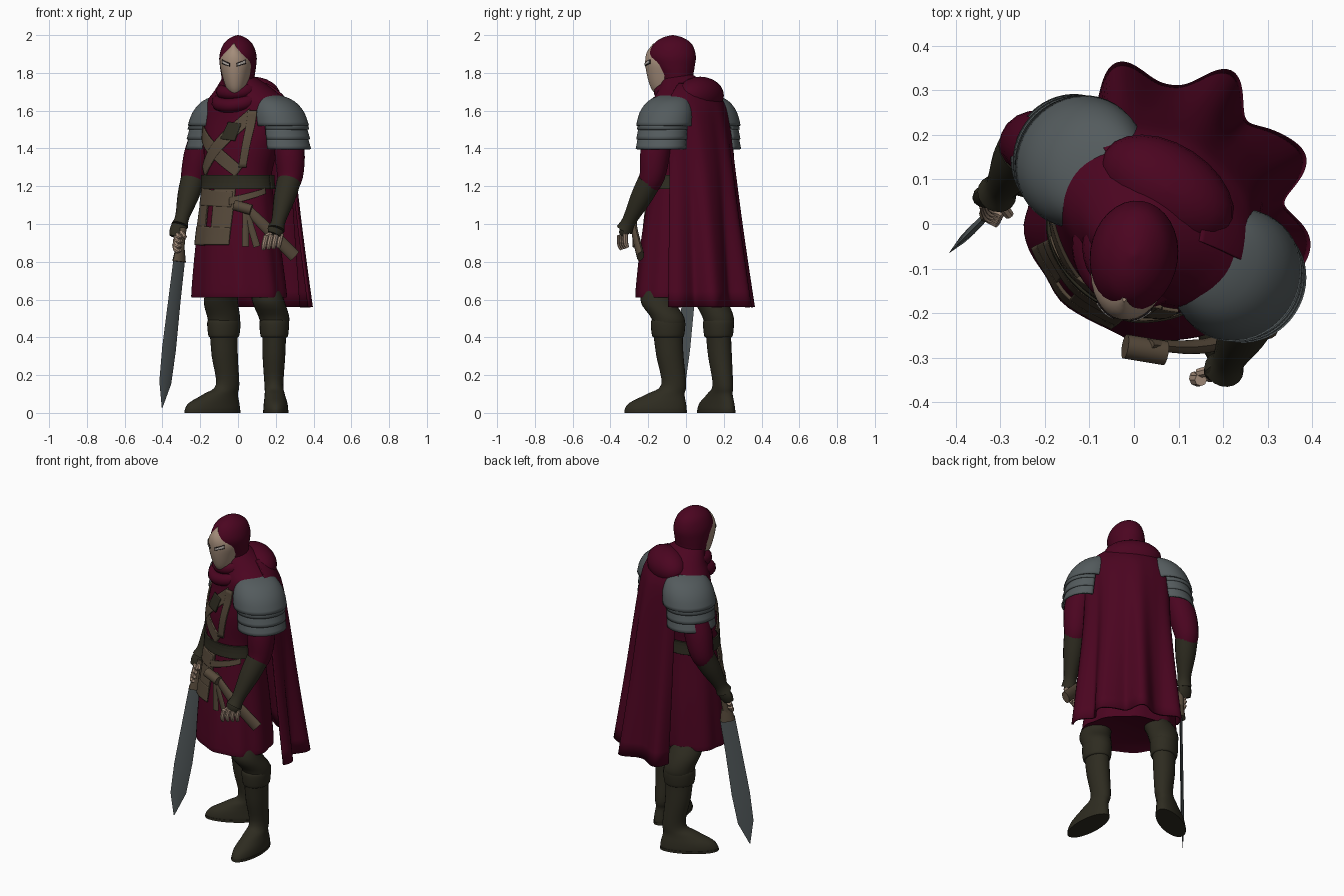
import bpy, bmesh, math
from mathutils import Vector

cube = bpy.data.objects.get("Cube")
if cube:
    bpy.data.objects.remove(cube, do_unlink=True)


def material(name, r, g, b):
    mat = bpy.data.materials.new(name)
    mat.use_nodes = True
    mat.diffuse_color = (r, g, b, 1)
    shader = next(n for n in mat.node_tree.nodes if n.type == 'BSDF_PRINCIPLED')
    shader.inputs["Base Color"].default_value = (r, g, b, 1)
    return mat


crimson = material("crimson cloth", .07, .0014, .0145)
steel = material("grey steel", .088, .105, .11)
olive = material("dark olive leather", .027, .0245, .0145)
brown = material("brown leather", .092, .066, .042)
tan = material("tan mask and skin", .37, .265, .195)
black = material("dark eye rim", .012, .008, .008)
white = material("pale eye", .55, .5, .46)
TURN = -33  # the body is twisted toward its right


def finish(name, mat, verts, faces, thick=0, angle=40):
    mesh = bpy.data.meshes.new(name)
    mesh.from_pydata([tuple(v) for v in verts], [], faces)
    mesh.materials.append(mat)
    bm = bmesh.new()
    bm.from_mesh(mesh)
    bmesh.ops.recalc_face_normals(bm, faces=bm.faces)
    bm.to_mesh(mesh)
    bm.free()
    obj = bpy.data.objects.new(name, mesh)
    bpy.context.collection.objects.link(obj)
    if thick:
        solid = obj.modifiers.new("thickness", 'SOLIDIFY')
        solid.thickness = thick
        solid.offset = 0
    for other in bpy.context.selected_objects:
        other.select_set(False)
    obj.select_set(True)
    bpy.context.view_layer.objects.active = obj
    bpy.ops.object.shade_smooth_by_angle(angle=math.radians(angle))
    return obj


def smooth(rows, steps=4):
    """Pass a soft curve through the rows of numbers."""
    out = []
    for i in range(len(rows) - 1):
        a, b, c, d = (rows[max(0, min(len(rows) - 1, i + k))] for k in (-1, 0, 1, 2))
        for s in range(steps):
            t = s / steps
            out.append([q + t / 2 * (r - p + t * (2 * p - 5 * q + 4 * r - w + t * (3 * (q - r) + w - p)))
                        for p, q, r, w in zip(a, b, c, d)])
    return out + [list(rows[-1])]


def ring_point(row, deg, grow=0.0):
    """Point on a flat ring: x, y, z, radius, radius, turn, fold depth."""
    x, y, z, rx, ry, rot, fold = row
    a, t = math.radians(deg), math.radians(rot)
    k = 1 + fold * (math.sin(9 * a - 1.25) + .2 * math.sin(16 * a))
    u, v = (rx * k + grow) * math.cos(a), (ry * k + grow) * math.sin(a)
    return Vector((x + u * math.cos(t) - v * math.sin(t), y + u * math.sin(t) + v * math.cos(t), z))


def skin(rings, closed, cap):
    n = len(rings[0])
    faces = []
    for i in range(len(rings) - 1):
        for j in range(n if closed else n - 1):
            k = (j + 1) % n
            faces.append((i * n + j, i * n + k, i * n + n + k, i * n + n + j))
    if cap:
        faces += [tuple(range(n)), tuple(range((len(rings) - 1) * n, len(rings) * n))]
    return [v for ring in rings for v in ring], faces


def loft(name, mat, rows, n=32, arc=None, thick=0):
    if arc:
        angles = [arc[0] + (arc[1] - arc[0]) * j / n for j in range(n + 1)]
    else:
        angles = [360 * j / n for j in range(n)]
    rings = [[ring_point(row, a) for a in angles] for row in rows]
    return finish(name, mat, *skin(rings, not arc, not arc), thick)


def tube(name, mat, rows, n=14, side=(1, 0, 0), flat=1.0, steps=4):
    rows = smooth(rows, steps)
    pts = [Vector(r[:3]) for r in rows]
    rings = []
    for i, row in enumerate(rows):
        d = (pts[min(i + 1, len(pts) - 1)] - pts[max(i - 1, 0)]).normalized()
        u = Vector(side)
        u = (u - d * u.dot(d)).normalized()
        v = d.cross(u) * flat
        rings.append([pts[i] + row[3] * (u * math.cos(math.tau * j / n) + v * math.sin(math.tau * j / n))
                      for j in range(n)])
    return finish(name, mat, *skin(rings, True, True))


def patch(name, mat, rows, corners, grow=.007, thick=.008, n=14):
    """Plate that follows a loft; corners are (angle, height) in order round."""
    p, q, r, s = (Vector(c) for c in corners)
    grid = []
    for i in range(n + 1):
        line = []
        for j in range(n * 2 + 1):
            deg, z = p.lerp(q, j / n / 2).lerp(s.lerp(r, j / n / 2), i / n)
            low, high = next(((a, b) for a, b in zip(rows, rows[1:]) if a[2] <= z <= b[2]), rows[-2:])
            t = (z - low[2]) / (high[2] - low[2])
            row = [a + (b - a) * t for a, b in zip(low, high)]
            line.append(ring_point(row, deg, grow))
        grid.append(line)
    return finish(name, mat, *skin(grid, False, False), thick)


def ball(name, mat, center, radii, turn=0):
    rows = [(*center[:2], center[2] - radii[2] * math.cos(math.pi * i / 12),
             *(max(.001, math.sin(math.pi * i / 12)) * r for r in radii[:2]), turn, 0) for i in range(13)]
    return loft(name, mat, rows, 24)


# Tunic with a pleated skirt
body = smooth([(x, y, z, rx, ry, TURN, f) for x, y, z, rx, ry, f in (
    (.005, -.04, .615, .262, .2, .02), (.005, -.04, .64, .266, .207, .02), (0, -.035, .9, .234, .19, .015),
    (0, -.03, 1.18, .194, .155, .004), (0, -.03, 1.28, .192, .153, 0), (.02, -.02, 1.42, .215, .165, 0),
    (.04, 0, 1.55, .24, .165, 0), (.045, 0, 1.645, .23, .155, 0), (.035, 0, 1.71, .165, .135, 0),
    (0, -.04, 1.79, .07, .08, 0))])
loft("tunic", crimson, body, 72)

# Cape, draped hood and scarf
cape = smooth([(.042 + s, s, z, rx, ry, TURN, f) for s, z, rx, ry, f in (
    (0, 1.74, .11, .1, 0), (0, 1.71, .165, .138, 0), (0, 1.65, .23, .172, 0), (0, 1.56, .25, .205, .015),
    (0, 1.3, .255, .25, .035), (.005, 1.0, .275, .28, .065), (.015, .56, .312, .322, .105))])
loft("cape", crimson, cape, 90, (14, 150), .012)
ball("lowered_hood_fold", crimson, (.075, .075, 1.68), (.165, .105, .1), TURN)
for i, (z, r, tilt) in enumerate(((1.71, .08, .2), (1.66, .105, .32))):
    bpy.ops.mesh.primitive_torus_add(major_radius=r, minor_radius=.037, major_segments=32, minor_segments=10,
                                     location=(.0, -.055, z), rotation=(tilt, 0, math.radians(TURN)))
    scarf = bpy.context.object
    scarf.name = "scarf_fold_%d" % i
    scarf.data.materials.append(crimson)
    bpy.ops.object.shade_smooth()

# Head wrap, mask and eyes
head = smooth([(0, y, z, rx, ry, -8, 0) for y, z, rx, ry in (
    (-.04, 1.68, .08, .075), (-.05, 1.78, .088, .088), (-.062, 1.83, .095, .108), (-.072, 1.89, .098, .125),
    (-.07, 1.95, .078, .104), (-.07, 1.985, .042, .058), (-.07, 2, .004, .004))])
loft("head_wrap", crimson, head)
mask = smooth([(-.01, y, z, rx, ry, -8, 0) for y, z, rx, ry in (
    (-.115, 1.685, .028, .045), (-.108, 1.72, .052, .078), (-.103, 1.79, .074, .105),
    (-.1, 1.86, .086, .117), (-.095, 1.91, .062, .113), (-.085, 1.955, .012, .09))])
loft("face_mask", tan, mask)
for side, tag in ((1, "left"), (-1, "right")):
    for part, mat, inset, grow in (("eye_rim", black, 0, .001), ("eye", white, .004, .003)):
        inner, outer = -90 + side * (12 + inset * 600), -90 + side * (46 - inset * 600)
        low, high = 1.834 + inset, 1.862 - inset
        patch(tag + "_" + part, mat, mask,
              ((inner, low), (outer, low + .014), (outer, high + .008), (inner, high - .01)), grow, .004, 4)

# Belt, chest straps and hanging flaps
patch("belt", olive, body, ((0, 1.185), (360, 1.185), (360, 1.26), (0, 1.26)), .01, .01, 32)
straps = {
    "right_chest_strap": ((-152, 1.45), (-66, 1.25), (-56, 1.3), (-142, 1.52)),
    "left_chest_strap": ((-128, 1.25), (-56, 1.54), (-62, 1.61), (-142, 1.3)),
    "upright_strap": ((-62, 1.3), (-50, 1.3), (-52, 1.6), (-64, 1.6)),
    "right_flap": ((-137, .89), (-112, .885), (-115, 1.19), (-140, 1.19)),
    "left_flap": ((-101, .89), (-74, .9), (-66, 1.19), (-102, 1.19)),
    "flap_hem": ((-137, .89), (-74, .89), (-73, .98), (-138, .99)),
    "flap_top": ((-139, 1.1), (-72, 1.09), (-70, 1.17), (-140, 1.19)),
    "hip_strap": ((-75, 1.1), (-15, 1.16), (-15, 1.19), (-75, 1.14))}
for i, (name, corners) in enumerate(straps.items()):
    patch(name, brown, body, corners, .007 + i * .0008)
patch("chest_patch", olive, body, ((-96, 1.45), (-74, 1.44), (-70, 1.53), (-88, 1.54)), .011)
tube("pouch", brown, [(-.02, -.275, 1.1, .028), (.07, -.29, 1.075, .028)], side=(0, 0, 1))
tube("scabbard", brown, [(.03, -.27, 1.1, .022), (.15, -.275, .98, .03), (.3, -.24, .83, .034)],
     side=(0, 0, 1), flat=.55)
for i, lean in enumerate((-.01, .05)):
    tube("hanging_cord_%d" % i, brown, [(.04, -.28, 1.08, .016), (.05 + lean, -.275, .88, .019)],
         8, flat=.4)

# Arms with sleeves and bracers
arms = {
    "left": ((.27, -.14, 1.55), (.275, -.18, 1.25), (.21, -.31, 1.0), -33),
    "right": ((-.16, .165, 1.55), (-.235, .18, 1.25), (-.3, .08, 1.02), 147)}
for tag, (shoulder, elbow, wrist, out) in arms.items():
    s, e, w = Vector(shoulder), Vector(elbow), Vector(wrist)
    mid, fore = s.lerp(e, .55), e.lerp(w, .3)
    d = Vector((math.cos(math.radians(out)), math.sin(math.radians(out)), 0))
    tube(tag + "_sleeve", crimson, [(*(s - d * .02), .07), (*mid, .08), (*e, .068), (*fore, .05)], 18)
    tube(tag + "_bracer", olive, [(*e.lerp(w, .1), .064), (*e.lerp(w, .45), .057), (*e.lerp(w, .85), .04),
                                  (*w, .038), (*w.lerp(e, -.12), .045)], 18)
    # Layered shoulder armour

    def plate(name, shape, spread):
        rows = [(*(s + d * shift).xy, z, ro, rt, out, 0) for shift, z, ro, rt in shape]
        loft(tag + name, steel, smooth(rows, 3), 30, (-spread, spread), .01)

    plate("_shoulder_plate", ((-.14, 1.685, .01, .02), (-.12, 1.675, .055, .07), (-.09, 1.645, .098, .113),
                              (-.065, 1.59, .126, .14), (-.045, 1.52, .136, .147)), 120)
    for i in range(3):
        z = 1.56 - .052 * i
        plate("_shoulder_lame_%d" % i, ((-.04 + .006 * i, z, .114, .13), (-.03 + .006 * i, z - .06, .124, .135)),
              105)


def hand(tag, wrist, knuckle, tip, across, thumb):
    w, k, t, a = (Vector(v) for v in (wrist, knuckle, tip, across))
    tube(tag + "_glove", olive, [(*w, .036), (*w.lerp(k, .6), .044), (*k, .034)], side=a, flat=.6)
    for i in range(4):
        off = a * (i / 3 - .5)
        bend = k.lerp(t, .5) + off + (k - w) * .2
        tube(tag + "_finger_%d" % i, tan, [(*(k + off), .014), (*bend, .014), (*(t + off), .01)], 8)
    tube(tag + "_thumb", tan, [(*w.lerp(k, .5), .016), (*thumb, .011)], 8)


hand("left", (.21, -.31, 1.0), (.19, -.335, .945), (.175, -.325, .87), (.08, .03, .01), (.145, -.335, .93))
hand("right", (-.3, .08, 1.02), (-.33, .055, .93), (-.3, .01, .9), (.01, .02, .075), (-.28, .02, .93))

# Sword
flat_dir = (.7, .7, 0)
tube("sword_grip", brown, [(-.292, .055, .98, .02), (-.31, .04, .82, .02)], 10)
tube("sword_guard", brown, [(-.307, .043, .87, .03), (-.312, .038, .8, .044)], 10, flat_dir, .6)
tube("sword_blade", steel, [(-.31, .04, .82, .043), (-.336, .014, .6, .046), (-.365, -.015, .34, .052),
                            (-.385, -.035, .16, .045), (-.402, -.052, .025, .002)], 4, flat_dir, .18, 1)

# Boots: one loft from sole to thigh, with a cuff under the knee
boots = {
    "left": (-90, (.2, -.16), ((.19, -.065), (.19, -.085), (.192, -.095), (.158, -.15), (.13, -.11))),
    "right": (210, (-.135, .16), ((-.055, .195), (-.07, .18), (-.075, .172), (-.09, .125), (-.06, .04)))}
for tag, (toe, sole, (ankle, calf, knee, thigh, hip)) in boots.items():
    a, b = Vector(ankle), Vector(sole)
    rows = [(*b, 0, .16, .062), (*b, .02, .164, .066), (*b.lerp(a, .12), .055, .148, .062),
            (*b.lerp(a, .55), .1, .1, .053), (*a, .15, .066, .05), (*calf, .3, .072, .06),
            (*knee, .42, .078, .064), (*knee, .5, .088, .08), (*thigh, .6, .092, .085), (*hip, .74, .08, .07)]
    loft(tag + "_boot", olive, smooth([(*r, toe, 0) for r in rows]), 24)
    loft(tag + "_boot_cuff", olive, smooth([(*knee, z, r, r * .86, toe, 0) for z, r in (
        (.4, .076), (.41, .085), (.46, .091), (.49, .088), (.5, .07))]), 24)
    loft(tag + "_sole", olive, [(*b, z, .166, .068, toe, 0) for z in (0, .014)], 24)
